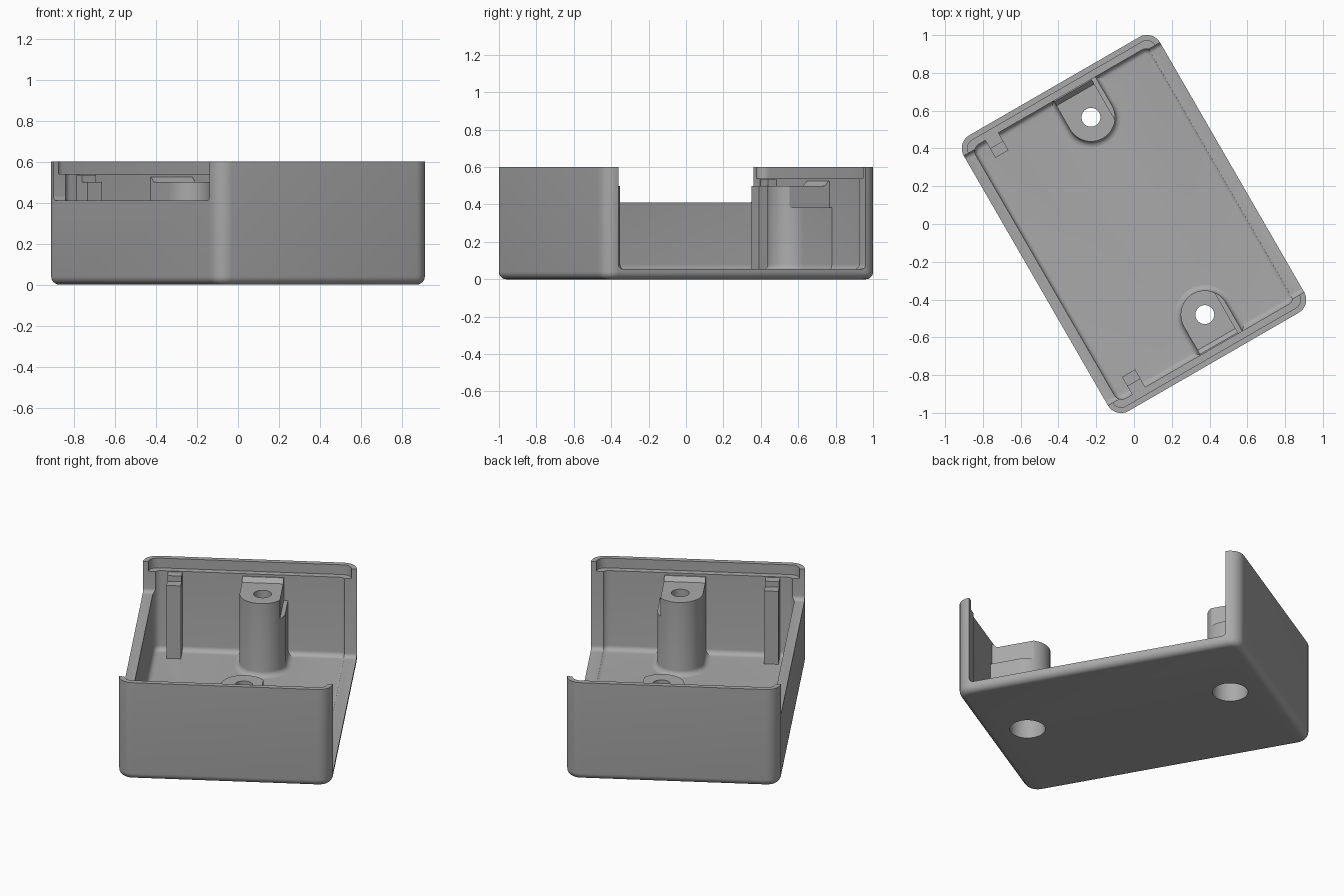
import bpy, bmesh, math
from mathutils import Matrix

if "Cube" in bpy.data.objects:
    bpy.data.objects.remove(bpy.data.objects["Cube"])

A, B = 0.60, 0.843          # half width and half length of the box
CAV_A, CAV_B = 0.543, 0.777  # half size of the cavity
FLOOR, TOP = 0.05, 0.60
POST_X, POST_Y, POST_R = 0.085, 0.603, 0.128

grey = bpy.data.materials.new("grey_plastic")
grey.diffuse_color = (0.40, 0.40, 0.40, 1)
grey.use_nodes = True
grey.node_tree.nodes["Principled BSDF"].inputs["Base Color"].default_value = grey.diffuse_color


def rounded_rect(a, b, r, n=8):
    pts = []
    for k, (sx, sy) in enumerate([(1, 1), (-1, 1), (-1, -1), (1, -1)]):
        for i in range(n + 1):
            t = math.pi / 2 * (k + i / n)
            pts.append((sx * (a - r) + r * math.cos(t), sy * (b - r) + r * math.sin(t)))
    return pts


def loft(name, rings):
    """Closed solid through matching rings of points."""
    bm = bmesh.new()
    vs = [[bm.verts.new(p) for p in ring] for ring in rings]
    n = len(vs[0])
    for lo, hi in zip(vs, vs[1:]):
        for i in range(n):
            j = (i + 1) % n
            bm.faces.new((lo[i], lo[j], hi[j], hi[i]))
    bm.faces.new(vs[0][::-1])
    bm.faces.new(vs[-1])
    bmesh.ops.recalc_face_normals(bm, faces=bm.faces)
    me = bpy.data.meshes.new(name)
    bm.to_mesh(me)
    bm.free()
    ob = bpy.data.objects.new(name, me)
    bpy.context.collection.objects.link(ob)
    me.materials.append(grey)
    return ob


def tub(name, a, b, r, z0, z1, fillet=0.0, steps=6):
    """Upright rounded box, with a rounded bottom edge if fillet is set."""
    rings = []
    for i in range(steps + 1 if fillet else 1):
        t = math.pi / 2 * i / steps
        o = fillet * (1 - math.sin(t))
        z = z0 + fillet * (1 - math.cos(t))
        rings.append([(x, y, z) for x, y in rounded_rect(a - o, b - o, r - o)])
    rings.append([(x, y, z1) for x, y in rounded_rect(a, b, r)])
    return loft(name, rings)


def block(name, x0, x1, y0, y1, z0, z1):
    return loft(name, [[(x0, y0, z), (x1, y0, z), (x1, y1, z), (x0, y1, z)] for z in (z0, z1)])


def opening(x0, x1, half, z0):
    """Side window cutter with rounded lower corners."""
    pts = rounded_rect(half, 0.5, 0.025, 5)
    return loft("cutter", [[(x, y, z + z0 + 0.5) for y, z in pts] for x in (x0, x1)])


def bore(y, r, z0, z1):
    ring = [(POST_X + r * math.cos(math.tau * i / 32), y + r * math.sin(math.tau * i / 32))
            for i in range(32)]
    return loft("cutter", [[(px, py, z) for px, py in ring] for z in (z0, z1)])


def combine(ob, tool, op='DIFFERENCE'):
    m = ob.modifiers.new("bool", 'BOOLEAN')
    m.object, m.operation, m.solver = tool, op, 'EXACT'
    bpy.context.view_layer.objects.active = ob
    bpy.ops.object.modifier_apply(modifier=m.name)
    bpy.data.objects.remove(tool)


def finish(ob):
    ob.data.transform(Matrix.Rotation(math.radians(30), 4, 'Z'))
    bpy.ops.object.select_all(action='DESELECT')
    ob.select_set(True)
    bpy.context.view_layer.objects.active = ob
    bpy.ops.object.shade_smooth_by_angle(angle=math.radians(30))


# Box shell: cavity, lid rebate, one open side and one lowered side
shell = tub("box_shell", A, B, 0.08, 0, TOP, 0.04)
combine(shell, tub("cutter", CAV_A, CAV_B, 0.045, FLOOR, 0.8, 0.03))
combine(shell, tub("cutter", A - 0.03, B - 0.03, 0.05, 0.54, 0.8))
combine(shell, opening(0.49, 0.7, 0.763, 0.055))
combine(shell, opening(-0.7, -0.49, 0.763, 0.41))
for s in (-1, 1):
    combine(shell, bore(s * POST_Y, 0.10, -0.1, 0.2))
finish(shell)


def post_ring(s, o, z):
    """U-shaped outline reaching into the end wall."""
    r = POST_R + o
    pts = [(POST_X + r * math.cos(t), POST_Y + r * math.sin(t))
           for t in (math.pi + math.pi * i / 24 for i in range(25))]
    pts += [(POST_X + r, 0.80), (POST_X - r, 0.80)]
    return [(x, s * y, z) for x, y in pts]


for s, end in ((-1, "front"), (1, "back")):
    # Screw post with flared foot, side notch and stepped screw hole
    flare = [(0.03 * (1 - math.sin(t)), FLOOR + 0.03 * (1 - math.cos(t)))
             for t in (math.pi / 2 * i / 5 for i in range(6))]
    post = loft(end + "_screw_post",
                [post_ring(s, 0.03, 0.04)] + [post_ring(s, o, z) for o, z in flare]
                + [post_ring(s, 0, 0.50)])
    combine(post, block("cutter", POST_X + 0.104, 0.4, s * 0.4, s * 0.9, 0.385, 0.7))
    combine(post, bore(s * POST_Y, 0.10, -0.1, 0.42))
    combine(post, bore(s * POST_Y, 0.05, 0.3, 0.7))
    finish(post)

    # Sloped fillet between post top and end wall
    finish(loft(end + "_post_fillet",
                [[(x, s * 0.745, 0.498), (x, s * 0.79, 0.498), (x, s * 0.79, 0.525),
                  (x, s * 0.772, 0.525)] for x in (POST_X - POST_R, POST_X + 0.104)]))

    # Stepped rib beside the lowered wall
    rib = block(end + "_rib", -0.46, -0.38, s * 0.67, s * 0.80, 0.04, 0.50)
    combine(rib, block("cutter", -0.46, -0.38, s * 0.725, s * 0.80, 0.45, 0.535), 'UNION')
    finish(rib)
